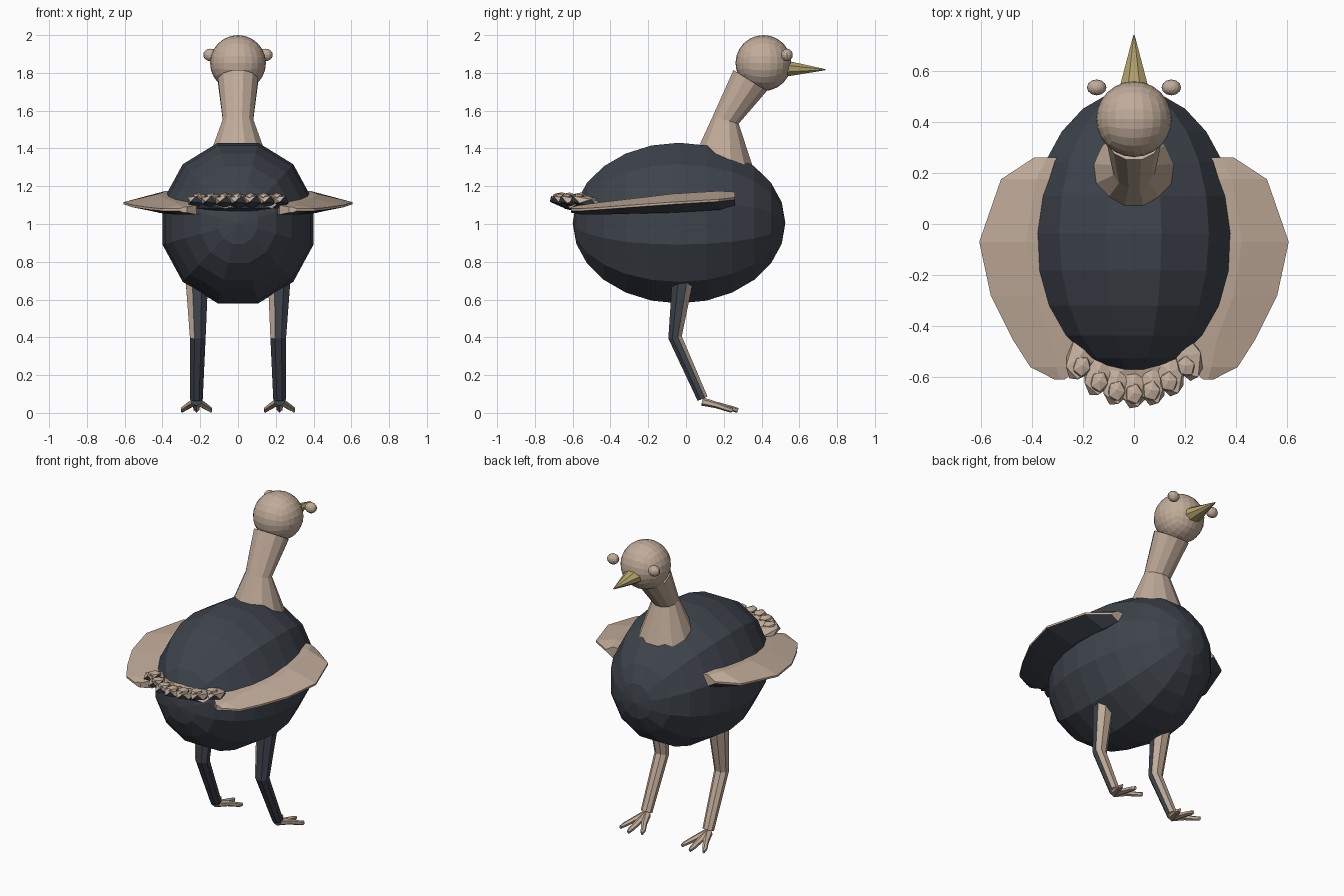
import bpy, bmesh, math
from mathutils import Matrix, Vector

if "Cube" in bpy.data.objects:
    bpy.data.objects.remove(bpy.data.objects["Cube"], do_unlink=True)


def material(name, rgb):
    m = bpy.data.materials.new(name)
    m.use_nodes = True
    m.diffuse_color = (*rgb, 1)
    m.node_tree.nodes["Principled BSDF"].inputs["Base Color"].default_value = (*rgb, 1)
    return m


SKIN = material("tan skin", (0.53, 0.41, 0.32))
DARK = material("slate plumage", (0.048, 0.057, 0.072))
GOLD = material("gold beak", (0.45, 0.37, 0.15))


def finish(name, bm, mats, dark_rule=None, mirror=False):
    """Turn a bmesh into an object; faces passing dark_rule use the second colour."""
    bmesh.ops.recalc_face_normals(bm, faces=bm.faces)
    bm.normal_update()
    if dark_rule:
        for f in bm.faces:
            f.material_index = int(dark_rule(f))
    me = bpy.data.meshes.new(name)
    bm.to_mesh(me)
    bm.free()
    for m in mats:
        me.materials.append(m)
    ob = bpy.data.objects.new(name, me)
    bpy.context.collection.objects.link(ob)
    if mirror:
        ob.modifiers.new("mirror", 'MIRROR')
    return ob


def bridge(bm, rings):
    """Skin a list of vertex rings and cap both ends."""
    n = len(rings[0])
    for a, b in zip(rings, rings[1:]):
        for i in range(n):
            j = (i + 1) % n
            bm.faces.new((a[i], a[j], b[j], b[i]))
    bm.faces.new(rings[0])
    bm.faces.new(rings[-1])


def tube(bm, sections, sides):
    """Loft along sections of (centre, half width in x, half depth)."""
    pts = [Vector(s[0]) for s in sections]
    rings = []
    for i, (_, rx, rd) in enumerate(sections):
        t = (pts[min(i + 1, len(pts) - 1)] - pts[max(i - 1, 0)]).normalized()
        d = t.cross(Vector((1, 0, 0))).normalized()
        ring = []
        for k in range(sides):
            a = math.tau * (k + 0.5) / sides
            ring.append(bm.verts.new(pts[i] + Vector((rx * math.cos(a), 0, 0)) + d * rd * math.sin(a)))
        rings.append(ring)
    bridge(bm, rings)


# Body: faceted ellipsoid with its poles at the front and back
bm = bmesh.new()
bmesh.ops.create_uvsphere(bm, u_segments=12, v_segments=12, radius=1,
                          matrix=Matrix.Rotation(math.radians(15), 4, 'Z'))
bm.transform(Matrix.Translation((0, -0.037, 1.005)) @ Matrix.Diagonal((0.414, 0.563, 0.44, 1))
             @ Matrix.Rotation(math.pi / 2, 4, 'X'))
finish("body", bm, [DARK])

# Neck: flared lower part and upper part
bm = bmesh.new()
tube(bm, [((0, 0.185, 1.2), 0.215, 0.215), ((0, 0.21, 1.55), 0.083, 0.074),
          ((0, 0.34, 1.76), 0.11, 0.108)], 12)
finish("neck", bm, [SKIN])

# Head: rounded cube
bm = bmesh.new()
bmesh.ops.create_cube(bm, size=2)
bmesh.ops.subdivide_edges(bm, edges=bm.edges[:], cuts=5, use_grid_fill=True)
for v in bm.verts:
    v.co = Vector([math.tan(c * math.pi / 4) for c in v.co]).normalized() * 0.148
bm.transform(Matrix.Translation((0, 0.41, 1.852)))
finish("head", bm, [SKIN])

# Eyes
bm = bmesh.new()
bmesh.ops.create_uvsphere(bm, u_segments=12, v_segments=8, radius=1)
bm.transform(Matrix.Translation((0.146, 0.534, 1.895)) @ Matrix.Diagonal((0.038, 0.031, 0.033, 1)))
finish("eyes", bm, [SKIN], mirror=True)

# Beak
bm = bmesh.new()
tube(bm, [((0, 0.52, 1.823), 0.065, 0.048), ((0, 0.738, 1.817), 0.003, 0.003)], 8)
finish("beak", bm, [GOLD])

# Wings: rows of y, inner x, outer x, top z, bottom z
ROWS = [(0.26, 0.3, 0.39, 1.17, 1.1), (0.175, 0.27, 0.52, 1.175, 1.075),
        (-0.07, 0.27, 0.605, 1.16, 1.06), (-0.28, 0.25, 0.56, 1.135, 1.055),
        (-0.45, 0.2, 0.475, 1.115, 1.05), (-0.56, 0.22, 0.405, 1.1, 1.05),
        (-0.608, 0.27, 0.31, 1.09, 1.06)]
bm = bmesh.new()
rings = []
for y, xi, xo, top, bot in ROWS:
    ridge, mid = xi + (xo - xi) * 0.45, (top + bot) / 2
    section = [(xi, top), (ridge, top), (xo, mid + 0.006), (xo, mid - 0.006), (ridge, bot), (xi, bot)]
    rings.append([bm.verts.new((x, y, z)) for x, z in section])
bridge(bm, rings)
finish("wings", bm, [SKIN, DARK], lambda f: f.normal.z < -0.05, mirror=True)


# Tail: fan of lumpy feathers over a flat root
def lump(bm, centre, size, turn=0, tilt=0):
    bmesh.ops.create_icosphere(bm, subdivisions=1, radius=1, matrix=Matrix.Translation(centre)
                               @ Matrix.Rotation(turn, 4, 'Z') @ Matrix.Rotation(tilt, 4, 'X')
                               @ Matrix.Diagonal((*size, 1)))


bm = bmesh.new()
lump(bm, (0, -0.56, 1.1), (0.25, 0.1, 0.04))
for k in range(-3, 4):
    tip = -0.735 + 0.012 * k * k
    lump(bm, (k * 0.07, tip + 0.105, 1.115), (0.06, 0.105, 0.035), k * 0.1, -0.2)
    lump(bm, (k * 0.068, tip + 0.07, 1.145), (0.038, 0.045, 0.022), k * 0.1, -0.1)
finish("tail", bm, [SKIN, DARK], lambda f: f.normal.z < -0.3)

# Legs: plumage covers the rear of each, skin the front
knee = 0.4


def leg_dark(f):
    way = Vector((0.85, -0.5, 0)) if f.calc_center_median().z > knee else Vector((0.5, -0.85, 0))
    return f.normal.dot(way) > 0.2


for side, s in (("left", 1), ("right", -1)):
    bm = bmesh.new()
    tube(bm, [((s * 0.218, -0.018, 0.7), 0.064, 0.06), ((s * 0.213, -0.058, knee), 0.045, 0.039),
              ((s * 0.22, 0.088, 0.075), 0.036, 0.031)], 8)
    finish(side + "_leg", bm, [SKIN, DARK], leg_dark)

    # Foot: three splayed toes
    bm = bmesh.new()
    for k in (-1, 0, 1):
        reach = 0.275 - 0.03 * abs(k)
        x = s * 0.22
        tube(bm, [((x, 0.085, 0.06), 0.03, 0.022), ((x + k * 0.035, 0.16, 0.042), 0.021, 0.017),
                  ((x + k * 0.065, reach - 0.03, 0.022), 0.018, 0.014),
                  ((x + k * 0.076, reach, 0.013), 0.008, 0.013)], 6)
    finish(side + "_foot", bm, [SKIN, DARK], lambda f: f.normal.y < -0.8)
